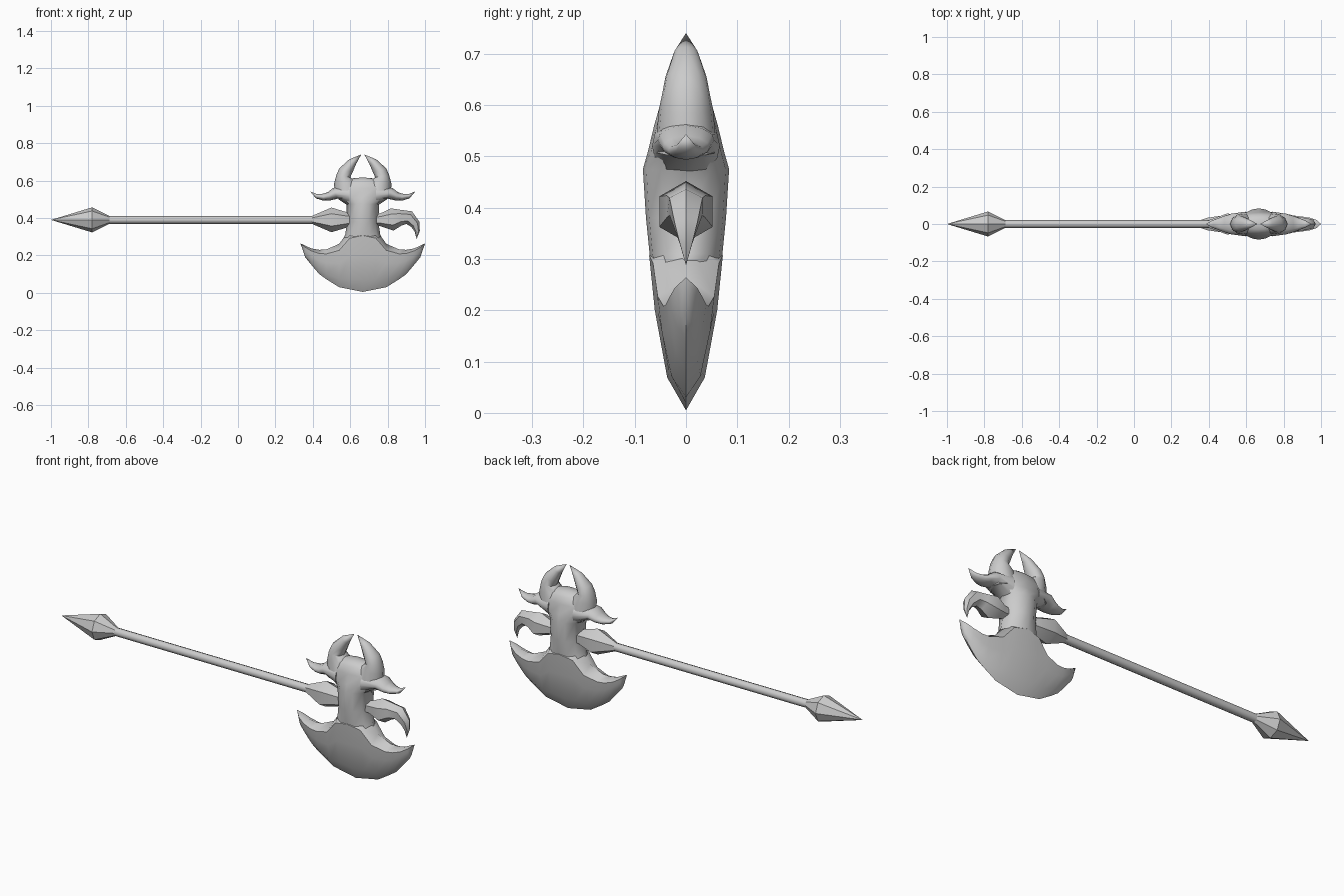
import bpy, bmesh, math
from mathutils import Vector

cube = bpy.data.objects.get("Cube")
if cube:
    bpy.data.objects.remove(cube, do_unlink=True)

HEAD_X = 0.667   # centre line of the axe head
AXIS_Z = 0.39    # height of the handle axis

steel = bpy.data.materials.new("grey_steel")
steel.use_nodes = True
steel.diffuse_color = (0.6, 0.6, 0.6, 1)
steel.node_tree.nodes["Principled BSDF"].inputs["Base Color"].default_value = (0.6, 0.6, 0.6, 1)


def loft(bm, rings):
    """Skin a list of equal closed rings and cap both ends."""
    rows = [[bm.verts.new(p) for p in ring] for ring in rings]
    n = len(rows[0])
    for a, b in zip(rows, rows[1:]):
        for i in range(n):
            j = (i + 1) % n
            bm.faces.new((a[i], a[j], b[j], b[i]))
    bm.faces.new(rows[0])
    bm.faces.new(rows[-1])


def finish(name, bm, angle):
    bmesh.ops.remove_doubles(bm, verts=bm.verts, dist=1e-5)
    bmesh.ops.recalc_face_normals(bm, faces=bm.faces)
    mesh = bpy.data.meshes.new(name)
    bm.to_mesh(mesh)
    bm.free()
    mesh.materials.append(steel)
    obj = bpy.data.objects.new(name, mesh)
    bpy.context.collection.objects.link(obj)
    bpy.ops.object.select_all(action='DESELECT')
    obj.select_set(True)
    bpy.context.view_layer.objects.active = obj
    bpy.ops.object.shade_smooth_by_angle(angle=math.radians(angle))
    return obj


def slab(name, stations, profile, sides=(1,), angle=50):
    """Lens-shaped limb; a station is two edge points (dx, z) and a half thickness."""
    bm = bmesh.new()
    for side in sides:
        rings = []
        for ax, az, bx, bz, t in stations:
            def point(s, h):
                return Vector((HEAD_X + side * (ax + (bx - ax) * s), h * t, az + (bz - az) * s))
            ring = [point(s, -h) for s, h in profile]
            ring += [point(s, h) for s, h in reversed(profile[1:-1])]
            rings.append(ring)
        loft(bm, rings)
    return finish(name, bm, angle)


def tube(name, path, sides=6, angle=50):
    """Polygonal tube along points (x, z, radius) in the upright plane."""
    bm = bmesh.new()
    rings = []
    for i, (x, z, r) in enumerate(path):
        p, q = path[max(i - 1, 0)], path[min(i + 1, len(path) - 1)]
        along = Vector((q[0] - p[0], 0, q[1] - p[1])).normalized()
        up = Vector((-along.z, 0, along.x))
        ring = []
        for k in range(sides):
            a = 2 * math.pi * k / sides
            ring.append(Vector((x, 0, z)) + up * (r * math.cos(a)) + Vector((0, r * math.sin(a), 0)))
        rings.append(ring)
    loft(bm, rings)
    return finish(name, bm, angle)


# Cross-sections as (position from edge to edge, share of the half thickness)
ROUND = [(0, 0), (.1, .58), (.3, .92), (.5, 1), (.7, .92), (.9, .58), (1, 0)]
EDGE = [(0, 0), (.18, .47), (.55, .78), (.85, .92), (1, 0)]

# Crescent blade, from one tip across to the other
half_blade = [(0, .005, .36, .078), (.07, .019, .34, .07), (.126, .03, .262, .06),
              (.195, .073, .232, .048), (.233, .10, .23, .043), (.275, .15, .237, .036),
              (.308, .19, .253, .024), (.333, .264, .264, 0)]
blade = [(-d, lo, -d, hi, t) for d, lo, hi, t in reversed(half_blade[1:])]
blade += [(d, lo, d, hi, t) for d, lo, hi, t in half_blade]
slab("crescent_blade", blade, EDGE)

# Central neck rising to the crown
neck = [(.16, .09, .044), (.235, .125, .058), (.265, .118, .063), (.31, .094, .071),
        (.38, .083, .078), (.475, .088, .084), (.51, .135, .074), (.56, .155, .062),
        (.595, .11, .052), (.612, .055, .03), (.617, 0, 0)]
slab("neck", [(-w, z, w, z, t) for z, w, t in neck], ROUND)

# Pair of curved horns on the crown
slab("horns", [(.15, .50, .01, .52, .06), (.153, .585, .03, .595, .053),
               (.141, .63, .067, .617, .046), (.126, .665, .054, .645, .04),
               (.073, .713, .036, .688, .024), (.008, .74, .008, .74, 0)],
     ROUND, sides=(1, -1))

# Pair of upturned side spikes
slab("side_spikes", [(.07, .58, .07, .46, .066), (.16, .56, .135, .503, .055),
                     (.185, .54, .175, .494, .045), (.21, .53, .21, .493, .034),
                     (.245, .528, .25, .505, .02), (.282, .543, .282, .543, 0)],
     ROUND, sides=(1, -1))

# Handle, its collar at the head and the pointed pommel
tube("handle", [(-.72, AXIS_Z, .021), (.43, AXIS_Z, .021)], sides=8)
tube("head_collar", [(.395, AXIS_Z, .021), (.5, AXIS_Z, .066), (.585, AXIS_Z, .04),
                     (.65, AXIS_Z, .035)], angle=40)
tube("pommel_spike", [(-1, AXIS_Z, 0), (-.78, AXIS_Z, .067), (-.688, AXIS_Z, .021)],
     sides=8, angle=40)

# Curved claw opposite the handle
tube("claw", [(.70, AXIS_Z, .03), (.76, AXIS_Z, .034), (.825, .392, .06), (.868, .402, .043),
              (.915, .402, .037), (.948, .366, .026), (.958, .33, .014), (.955, .287, 0)])
